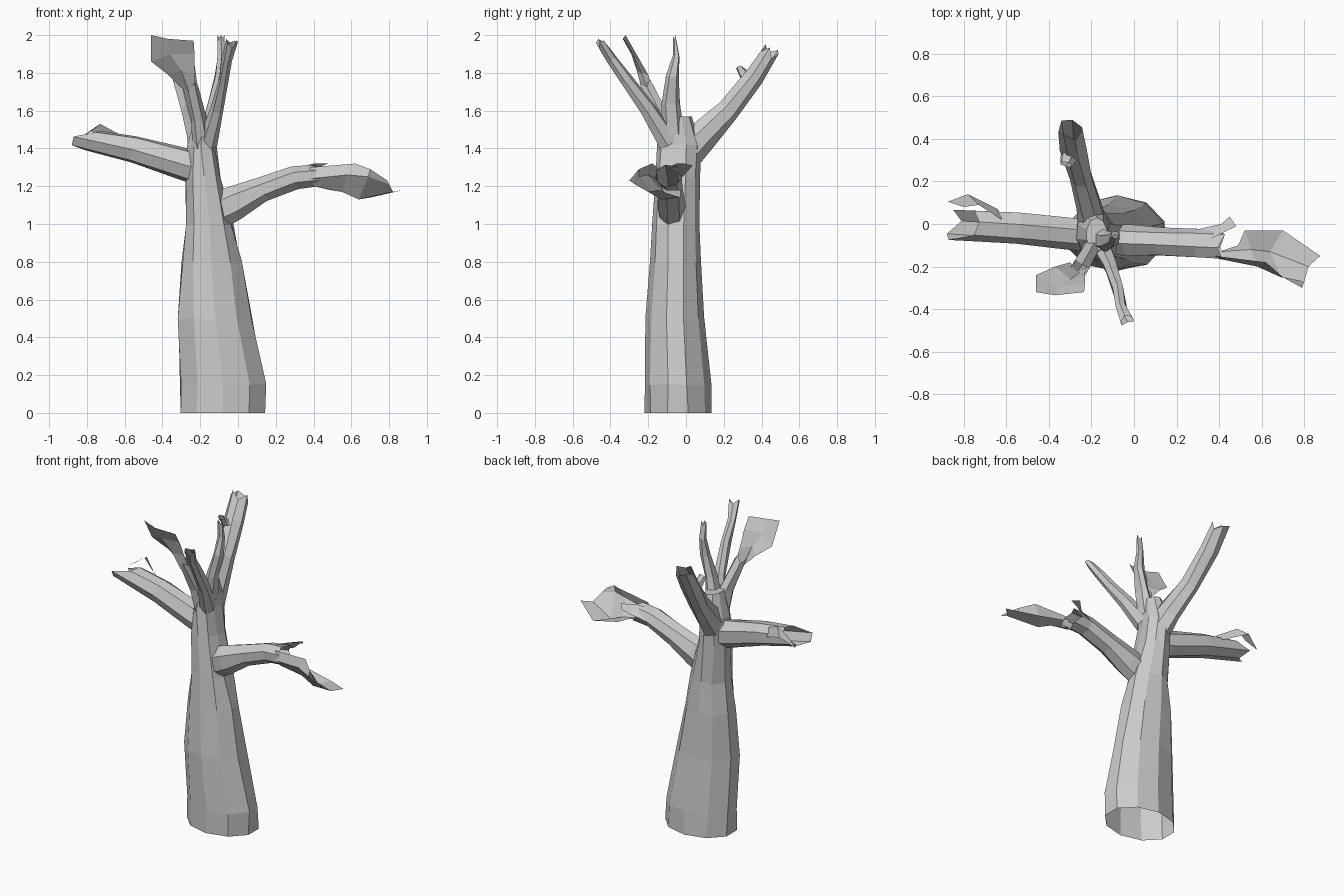
import bpy, math, random
from mathutils import Vector

random.seed(4)


def make(name, verts, faces):
    me = bpy.data.meshes.new(name)
    me.from_pydata([tuple(v) for v in verts], [], faces)
    me.update()
    ob = bpy.data.objects.new(name, me)
    bpy.context.collection.objects.link(ob)
    return ob


def tube(name, rings, n=7, flat=False, jag=(0,), jitter=0.004, cap=False):
    """Open low-poly tube; rings are (x, y, z, side radius, upper radius)."""
    pts = [Vector(r[:3]) for r in rings]
    verts, faces = [], []
    last = len(pts) - 1
    for i, c in enumerate(pts):
        t = Vector((0, 0, 1)) if flat else (pts[min(i + 1, last)] - pts[max(i - 1, 0)]).normalized()
        ref = Vector((0, 1, 0)) if abs(t.z) > 0.95 else Vector((0, 0, 1))
        side = t.cross(ref).normalized()
        up = side.cross(t)
        for k in range(n):
            a = 2 * math.pi * (k + 0.5) / n
            p = c + side * math.cos(a) * rings[i][3] + up * math.sin(a) * rings[i][4]
            if i == last:
                p += t * jag[k % len(jag)]
            if 0 < i < last:
                p += Vector([random.uniform(-jitter, jitter) for _ in range(3)])
            verts.append(p)
    for i in range(last):
        for k in range(n):
            a, b = i * n + k, i * n + (k + 1) % n
            faces.append((a, b, b + n, a + n))
    if cap:
        faces.append(tuple(range(last * n, last * n + n)))
    return make(name, verts, faces)


def sheet(name, rows):
    """Torn bark sheet lofted through rows of points."""
    m = len(rows[0])
    verts = [p for r in rows for p in r]
    faces = [(i * m + k, i * m + k + 1, (i + 1) * m + k + 1, (i + 1) * m + k)
             for i in range(len(rows) - 1) for k in range(m - 1)]
    return make(name, verts, faces)


# Trunk, hollow at the base
tube("trunk", [(-0.08, -0.043, 0, .235, .178), (-0.08, -0.045, .15, .235, .175),
               (-0.12, -0.06, .5, .205, .155), (-0.14, -0.057, .8, .165, .14),
               (-0.152, -0.05, 1.0, .128, .125), (-0.182, -0.045, 1.25, .098, .12),
               (-0.192, -0.04, 1.42, .075, .115), (-0.175, -0.05, 1.57, .05, .08)],
     n=10, flat=True, jitter=0.007, cap=True)

# Right branch with its upturned twig and torn end
tube("right_branch", [(-0.16, -0.07, 1.04, .07, .10), (-0.02, -0.08, 1.11, .075, .095),
                      (0.13, -0.085, 1.18, .07, .068), (0.30, -0.09, 1.245, .07, .06),
                      (0.40, -0.095, 1.255, .075, .06)], jag=(0.02, 0, 0.03, -0.02))
sheet("right_branch_twig", [[(0.32, -0.09, 1.30), (0.32, -0.02, 1.25)],
                            [(0.40, -0.05, 1.32), (0.41, 0.0, 1.27)],
                            [(0.48, -0.01, 1.32), (0.45, 0.035, 1.31)]])
sheet("right_branch_end", [
    [(0.38, -0.15, 1.30), (0.38, -0.16, 1.24), (0.40, -0.13, 1.20), (0.49, -0.10, 1.18)],
    [(0.62, -0.18, 1.32), (0.58, -0.20, 1.26), (0.55, -0.12, 1.17), (0.52, -0.03, 1.18)],
    [(0.70, -0.25, 1.29), (0.69, -0.25, 1.25), (0.64, -0.13, 1.13), (0.70, -0.03, 1.14)],
    [(0.79, -0.30, 1.23), (0.80, -0.27, 1.21), (0.82, -0.20, 1.17), (0.875, -0.15, 1.18)]])

# Left branch with its torn strip
tube("left_branch", [(-0.16, -0.05, 1.28, .075, .09), (-0.28, -0.045, 1.315, .08, .09),
                     (-0.55, -0.015, 1.395, .078, .075), (-0.76, -0.005, 1.44, .075, .06)],
     jag=(0.0, -0.02, 0.0, 0.11, 0.11, 0.04, 0.09))
sheet("left_branch_strip", [[(-0.62, 0.02, 1.47), (-0.64, 0.07, 1.43)],
                            [(-0.73, 0.09, 1.53), (-0.78, 0.14, 1.49)],
                            [(-0.80, 0.08, 1.48), (-0.875, 0.105, 1.43)]])

# Back branch with a short stub
tube("back_branch", [(-0.19, -0.02, 1.36, .075, .10), (-0.21, 0.08, 1.46, .062, .085),
                     (-0.25, 0.22, 1.60, .055, .065), (-0.285, 0.36, 1.78, .062, .055),
                     (-0.295, 0.43, 1.89, .06, .045)], jag=(0.04, 0.0, 0.05, 0.02, 0.06))
tube("back_branch_stub", [(-0.28, 0.35, 1.76, .045, .03), (-0.31, 0.31, 1.79, .04, .025),
                          (-0.32, 0.28, 1.83, .03, .015)], n=5)

# Front left branch opening into a torn sheet
tube("front_left_branch", [(-0.19, -0.08, 1.42, .05, .07), (-0.21, -0.13, 1.56, .04, .045),
                           (-0.25, -0.20, 1.72, .045, .03)], n=6, jag=(0, 0.04))
sheet("front_left_sheet", [
    [(-0.30, -0.18, 1.72), (-0.26, -0.23, 1.70), (-0.22, -0.19, 1.68)],
    [(-0.37, -0.20, 1.79), (-0.30, -0.26, 1.81), (-0.23, -0.23, 1.79)],
    [(-0.46, -0.24, 1.86), (-0.36, -0.29, 1.90), (-0.23, -0.28, 1.90)],
    [(-0.46, -0.32, 2.00), (-0.37, -0.335, 1.98), (-0.235, -0.32, 1.97)]])

# Front right branch
tube("front_right_branch", [(-0.16, -0.09, 1.43, .05, .06), (-0.11, -0.20, 1.61, .035, .045),
                            (-0.075, -0.315, 1.76, .028, .035), (-0.06, -0.395, 1.87, .026, .028),
                            (-0.04, -0.44, 1.94, .035, .022)], n=6, jag=(0.04, 0.01, 0.03))

# Upright spire
tube("spire", [(-0.16, -0.07, 1.48, .05, .06), (-0.13, -0.08, 1.64, .035, .05),
               (-0.095, -0.07, 1.78, .03, .035), (-0.09, -0.05, 1.89, .02, .018),
               (-0.09, -0.06, 1.99, .02, .008)], n=6, jag=(0.01, -0.02))
